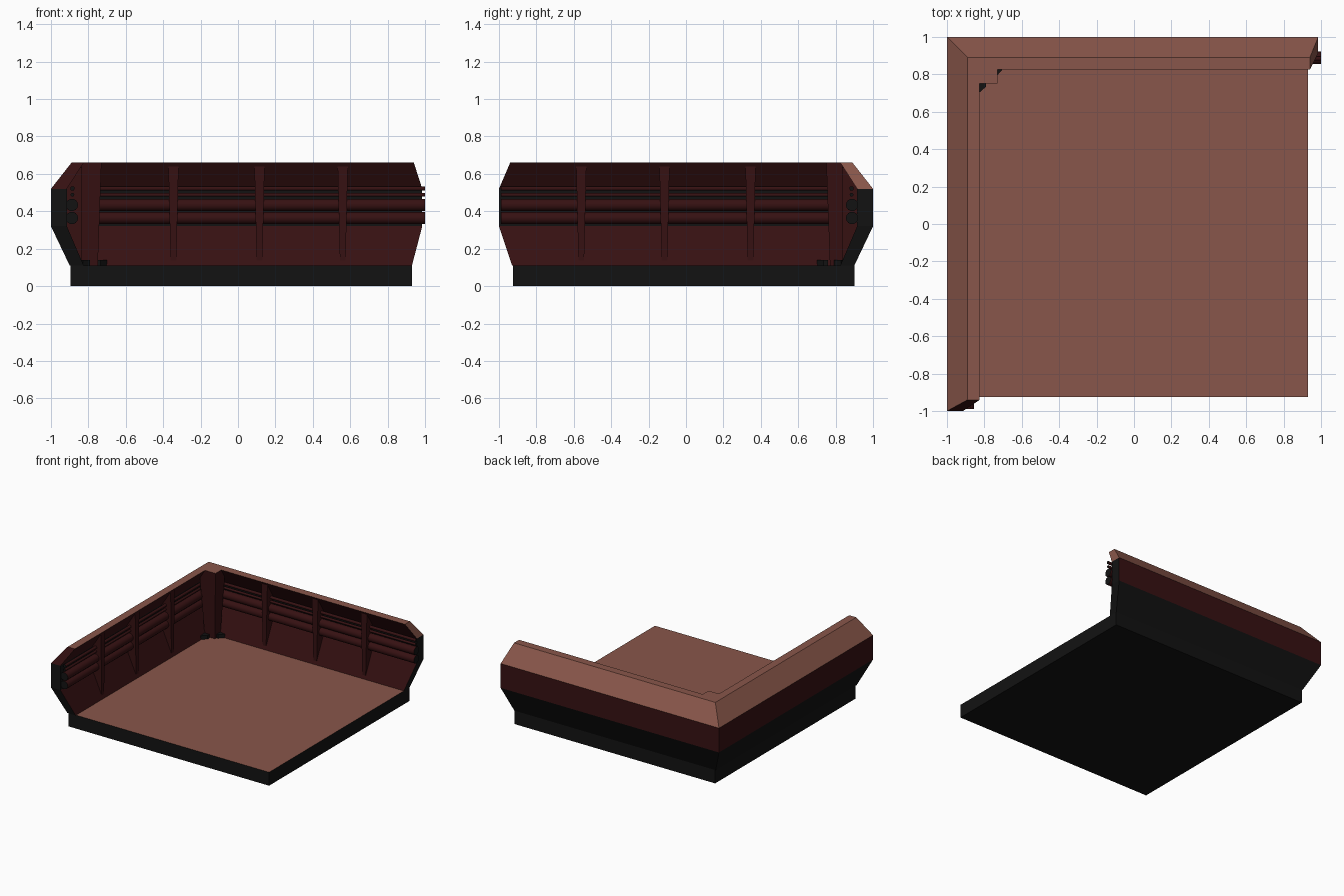
import bpy, bmesh, math
from mathutils import Vector

if "Cube" in bpy.data.objects:
    bpy.data.objects.remove(bpy.data.objects["Cube"])


def mat(name, col):
    m = bpy.data.materials.new(name)
    m.diffuse_color = (*col, 1)
    m.use_nodes = True
    m.node_tree.nodes["Principled BSDF"].inputs["Base Color"].default_value = m.diffuse_color
    return m


BLACK, RED, BROWN = 0, 1, 2
MATS = [mat("black", (0.006, 0.006, 0.006)),
        mat("dark_red", (0.037, 0.0055, 0.006)),
        mat("brown", (0.25, 0.094, 0.069))]


def finish(name, bm, rule=None):
    """Turn a bmesh into an object; rule(face) gives the colour index."""
    bmesh.ops.recalc_face_normals(bm, faces=bm.faces)
    if rule:
        for f in bm.faces:
            f.material_index = rule(f)
    me = bpy.data.meshes.new(name)
    bm.to_mesh(me)
    bm.free()
    for m in MATS:
        me.materials.append(m)
    ob = bpy.data.objects.new(name, me)
    bpy.context.collection.objects.link(ob)
    return ob


def prism(bm, low, high):
    """Solid between two matching loops of points."""
    a = [bm.verts.new(p) for p in low]
    b = [bm.verts.new(p) for p in high]
    n = len(a)
    bm.faces.new(a[::-1])
    bm.faces.new(b)
    for i in range(n):
        bm.faces.new((a[i], a[(i + 1) % n], b[(i + 1) % n], b[i]))


def rect(x0, x1, y0, y1, z):
    return [(x0, y0, z), (x1, y0, z), (x1, y1, z), (x0, y1, z)]


def top_brown(other):
    return lambda f: BROWN if f.normal.z > 0.9 else other


# The two walls mirror each other across the corner diagonal:
# t runs along the wall, d is the distance out, z is the height
def back(t, d, z):
    return (t, d, z)


def left(t, d, z):
    return (-d, -t, z)


# Floor slab
bm = bmesh.new()
prism(bm, rect(-0.895, 0.93, -0.925, 0.9, 0), rect(-0.895, 0.93, -0.925, 0.9, 0.11))
finish("floor_slab", bm, top_brown(BLACK))

# L-shaped wall: one cross-section swept round the mitred corner
prof = [(0.90, 0.11), (1.0, 0.32), (1.0, 0.52), (0.89, 0.66),
        (0.825, 0.66), (0.915, 0.52), (0.915, 0.32), (0.825, 0.11)]
seg_mat = [BLACK, RED, BROWN, BROWN, RED, BLACK, RED, BLACK]
end_left = {0.11: 0.93, 0.32: 1.0, 0.52: 1.0, 0.66: 0.94}
end_back = {0.11: 0.93, 0.32: 0.985, 0.52: 0.985, 0.66: 0.94}
bm = bmesh.new()
rings = [[bm.verts.new(left(end_left[z], d, z)) for d, z in prof],
         [bm.verts.new((-d, d, z)) for d, z in prof],
         [bm.verts.new(back(end_back[z], d, z)) for d, z in prof]]
for r0, r1 in zip(rings, rings[1:]):
    for i in range(8):
        j = (i + 1) % 8
        bm.faces.new((r0[i], r0[j], r1[j], r1[i])).material_index = seg_mat[i]
for ring, tip in ((rings[0], RED), (rings[2], BROWN)):
    for i in range(3):
        f = bm.faces.new((ring[i], ring[i + 1], ring[6 - i], ring[7 - i]))
        f.material_index = tip if i == 2 else BLACK
finish("corner_wall", bm)

# Ribs on the inside of each wall, narrowing toward the floor
rib = [(0.835, 0.64), (0.94, 0.52), (0.94, 0.34), (0.86, 0.13), (0.836, 0.13)]
for side, place in (("back", back), ("left", left)):
    for k, t in enumerate((-0.345, 0.115, 0.56)):
        bm = bmesh.new()
        half = lambda z: 0.015 + 0.012 * (z - 0.13) / 0.5
        prism(bm, [place(t - half(z), d, z) for d, z in rib],
              [place(t + half(z), d, z) for d, z in rib])
        finish(f"{side}_rib_{k + 1}", bm, lambda f: RED)

# Pipes running along each wall
for side, place, end in (("back", back, 1.0), ("left", left, 0.988)):
    for k, (d, z, r) in enumerate(((0.888, 0.364, 0.033), (0.888, 0.434, 0.033),
                                   (0.885, 0.488, 0.010), (0.885, 0.522, 0.012))):
        bm = bmesh.new()
        loop = [(d + r * math.cos(a), z + r * math.sin(a))
                for a in (math.tau * i / 14 for i in range(14))]
        prism(bm, [place(-0.85, *p) for p in loop], [place(end, *p) for p in loop])
        axis = Vector(place(1, 0, 0))
        ob = finish(f"{side}_pipe_{k + 1}", bm,
                    lambda f: BLACK if abs(f.normal.dot(axis)) > 0.9 else RED)
        for p in ob.data.polygons:
            p.use_smooth = len(p.vertices) == 4

# Corner column
bm = bmesh.new()
prism(bm, rect(-0.84, -0.75, 0.77, 0.84, 0.1), rect(-0.88, -0.73, 0.75, 0.88, 0.66))
finish("corner_column", bm, top_brown(RED))

# Small dark feet either side of the column
for side, place in (("back", back), ("left", left)):
    bm = bmesh.new()
    tri = [(-0.76, 0.84), (-0.70, 0.83), (-0.735, 0.79), (-0.76, 0.79)]
    prism(bm, [place(t, d, 0.105) for t, d in tri], [place(t, d, 0.14) for t, d in tri])
    finish(f"{side}_column_foot", bm, lambda f: BLACK)
